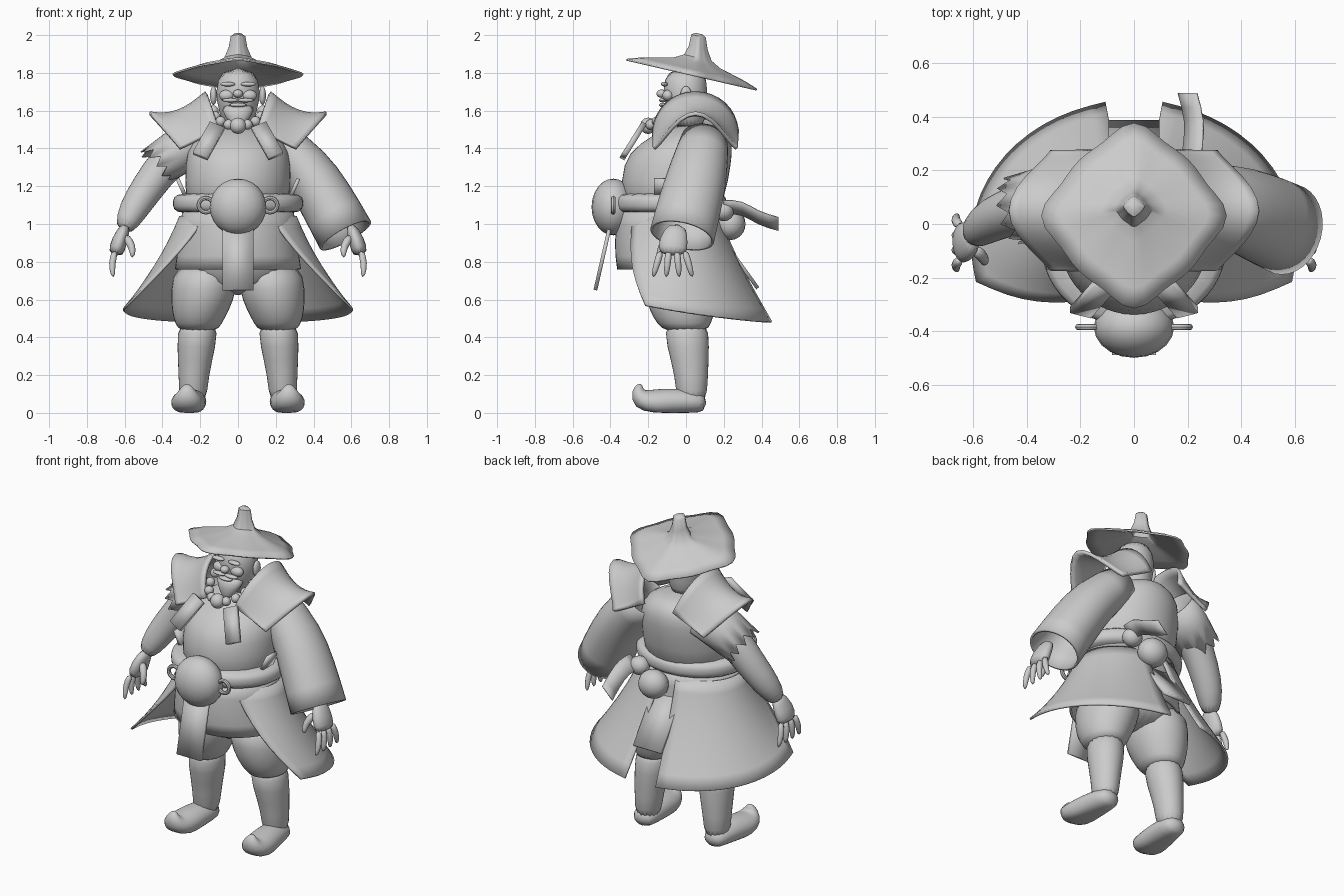
import bpy, bmesh, math
from mathutils import Vector, Matrix

cube = bpy.data.objects.get("Cube")
if cube:
    bpy.data.objects.remove(cube)

grey = bpy.data.materials.new("plain_grey")
grey.use_nodes = True
grey.diffuse_color = (.6, .6, .6, 1)
grey.node_tree.nodes["Principled BSDF"].inputs["Base Color"].default_value = grey.diffuse_color

side_axis, depth_axis, up_axis = Matrix.Identity(3)
sharp_objects = []


def finish(name, bm, sub=0, thick=0, mirror=False):
    """Turn a bmesh into a shaded object with its modifiers."""
    bmesh.ops.recalc_face_normals(bm, faces=bm.faces[:])
    mesh = bpy.data.meshes.new(name)
    bm.to_mesh(mesh)
    bm.free()
    mesh.materials.append(grey)
    ob = bpy.data.objects.new(name, mesh)
    bpy.context.scene.collection.objects.link(ob)
    if sub:
        mod = ob.modifiers.new("smooth", "SUBSURF")
        mod.levels = mod.render_levels = sub
        mod.boundary_smooth = "PRESERVE_CORNERS"
        mesh.shade_smooth()
    else:
        sharp_objects.append(ob)
    if thick:
        mod = ob.modifiers.new("thickness", "SOLIDIFY")
        mod.thickness = thick
        mod.offset = 0
    if mirror:
        mod = ob.modifiers.new("mirror", "MIRROR")
        mod.use_mirror_merge = False
    return ob


def bridge(bm, loops):
    """Join neighbouring closed loops of points with quads."""
    rings = [[bm.verts.new(point) for point in loop] for loop in loops]
    for lower, upper in zip(rings, rings[1:]):
        for k in range(len(lower)):
            bm.faces.new((lower[k - 1], lower[k], upper[k], upper[k - 1]))
    return rings


def loft(name, path, widths, depth=1, sides=16, ref=depth_axis, upright=False,
         cap=True, jag=0, sub=1, **options):
    """Skin ellipses along a path; depth is the ratio of the second radius."""
    path = [Vector(point) for point in path]
    last = len(path) - 1
    loops = []
    for i, (middle, width) in enumerate(zip(path, widths)):
        along = up_axis if upright else (path[min(i + 1, last)] - path[max(i - 1, 0)]).normalized()
        u = (ref - along * ref.dot(along)).normalized()
        v = along.cross(u) * depth
        loop = []
        for k in range(sides):
            angle = math.tau * k / sides
            point = middle + (u * math.cos(angle) + v * math.sin(angle)) * width
            if i == last and k % 2:
                point += along * jag
            point.z = max(point.z, 0)
            loop.append(point)
        loops.append(loop)
    bm = bmesh.new()
    rings = bridge(bm, loops)
    if cap:
        bm.faces.new(rings[0])
        bm.faces.new(rings[-1])
    return finish(name, bm, sub, **options)


def body(name, rows, sides=24, cap=True, **options):
    """Upright loft from rows of height, half width, front and back."""
    loops = []
    for z, width, front, back in rows:
        angles = [math.tau * k / sides for k in range(sides)]
        loops.append([(width * math.cos(a), (front + back + (back - front) * math.sin(a)) / 2, z)
                      for a in angles])
    bm = bmesh.new()
    rings = bridge(bm, loops)
    if cap:
        bm.faces.new(rings[0])
        bm.faces.new(rings[-1])
    return finish(name, bm, sub=1, **options)


def sheet(name, rows, sub=1, thick=.015, **options):
    """Cloth surface through a grid of points."""
    bm = bmesh.new()
    grid = [[bm.verts.new(point) for point in row] for row in rows]
    for a, b in zip(grid, grid[1:]):
        for k in range(len(a) - 1):
            bm.faces.new((a[k], a[k + 1], b[k + 1], b[k]))
    return finish(name, bm, sub, thick, **options)


def plate(name, start, end, width, thick, **options):
    """Flat strip between two points."""
    start, end = Vector(start), Vector(end)
    along = (end - start).normalized()
    half = (side_axis - along * along.x).normalized() * width / 2
    rows = [(start - half, start + half), (end - half, end + half)]
    return sheet(name, rows, sub=0, thick=thick, **options)


def ball(name, location, size, **options):
    bm = bmesh.new()
    matrix = Matrix.Translation(location) @ Matrix.Diagonal((*size, 1))
    bmesh.ops.create_uvsphere(bm, u_segments=20, v_segments=12, radius=1, matrix=matrix)
    return finish(name, bm, **options)


# Hat: tilted brim with four cusps and a blunt spike
loops = []
for r, height in [(1, 0), (.8, .025), (.35, .065), (.2, .095), (.13, .15), (.1, .21), (.05, .222)]:
    loop = []
    for k in range(48):
        angle = math.tau * k / 48
        reach = r * (.29 + .055 * abs(math.cos(2 * angle)) ** 6)
        y = reach * math.sin(angle) + .04 * (1 - r)
        loop.append((reach * math.cos(angle), y + .03, 1.79 + height - .23 * y))
    loops.append(loop)
bm = bmesh.new()
bm.faces.new(bridge(bm, loops)[-1])
finish("hat", bm, thick=.01)

# Head and face
body("head", [(1.5, .08, -.06, .1), (1.6, .1, -.1, .1), (1.7, .125, -.13, .12), (1.83, .09, -.1, .1)])
loft("beard", [(0, -.06, 1.64), (0, -.09, 1.57), (0, -.12, 1.5)], (.1, .075, .015), depth=.7,
     ref=side_axis, upright=True)
ball("nose", (0, -.13, 1.69), (.026, .026, .022))
ball("lower_lip", (0, -.12, 1.63), (.045, .022, .012))
ball("cheek", (.06, -.095, 1.68), (.04, .03, .03), mirror=True)
ball("brow", (.055, -.115, 1.74), (.04, .018, .012), mirror=True)
ball("moustache", (.04, -.125, 1.655), (.045, .018, .011), mirror=True)
ball("ear", (.13, 0, 1.68), (.018, .03, .05), mirror=True)
ball("earring", (.13, 0, 1.6), (.017, .017, .022), mirror=True)

# Bead necklace with two hanging tablets
bead_count = 9
for i in range(bead_count):
    angle = math.pi * i / (bead_count - 1)
    drop = math.sin(angle)
    radius = .043 if i == bead_count // 2 else .027
    ball("necklace_bead", (.13 * math.cos(angle), -.04 - .16 * drop, 1.6 - .08 * drop), [radius] * 3)
plate("neck_tablet", (.11, -.23, 1.52), (.2, -.33, 1.36), width=.085, thick=.03, mirror=True)

# Torso, robe and belt
body("torso", [(1.53, .1, -.06, .17), (1.47, .22, -.18, .24), (1.38, .28, -.31, .25),
               (1.25, .28, -.35, .23), (1, .29, -.34, .18)])
body("robe", [(1.08, .29, -.35, .18), (.9, .31, -.38, .2), (.76, .33, -.36, .2)], cap=False, thick=.015)
belt_swell = [0, .025, .03, .025, 0]
body("belt", [(1.17 - .03 * i, .32 + swell, -.36 - swell, .19 + swell)
              for i, swell in enumerate(belt_swell)])
sheet("belt_tab", [[(x, y, z) for y in (-.17, -.07)] for x, z in ((.28, 1.15), (.32, 1.24))],
      sub=0, thick=.02, mirror=True)
ball("round_buckle", (0, -.385, 1.09), (.15, .115, .15))
for side in (1, -1):
    bpy.ops.mesh.primitive_torus_add(location=(side * .17, -.385, 1.1), rotation=(math.pi / 2, 0, 0),
                                     major_radius=.038, minor_radius=.012,
                                     major_segments=16, minor_segments=8)
    link = bpy.context.object
    link.name = "buckle_link"
    link.data.materials.append(grey)
    sharp_objects.append(link)
plate("front_sash", (0, -.4, 1), (0, -.48, .65), width=.165, thick=.02)
plate("back_sash", (0, .17, .95), (0, .38, .66), width=.19, thick=.02)

# Split coat skirt: widening elliptical arcs from the back slit to the open front
columns = 8
rows = []
for step in range(5):
    t = step / 4
    flare = t ** 1.2
    front_angle = -57 + 41 * t
    row = []
    for i in range(columns + 1):
        s = i / columns
        angle = math.radians(80 + (front_angle - 80) * s)
        row.append(((.31 + .3 * flare) * math.cos(angle),
                    (.25 + .28 * flare) * math.sin(angle) - .07,
                    1.04 - t * (.56 - .09 * s * s)))
    rows.append(row)
sheet("coat_skirt", rows, thick=.012, mirror=True)

# Shoulder mantles: arches over the shoulder that sharpen towards a flared point
rows = []
for step in range(5):
    w = step / 4
    row = []
    for i in range(columns + 1):
        angle = math.pi * i / columns
        arch = math.sin(angle)
        peak = arch ** (1 + 2 * w)
        row.append((.1 + .21 * w + peak * (.07 + .1 * w),
                    .05 - .22 * math.cos(angle),
                    1.5 - .1 * w + .2 * peak - .2 * w * (1 - w) * arch))
    rows.append(row)
sheet("shoulder_mantle", rows, thick=.02, mirror=True)

# Left sleeve, torn right sleeve and bare right arm
loft("wide_sleeve", [(.2, .1, 1.45), (.36, .07, 1.3), (.46, .03, 1.14), (.57, -.02, .94)],
     (.12, .15, .165, .17), depth=.88, cap=False, thick=.015)
loft("torn_sleeve", [(-.2, .1, 1.45), (-.32, .08, 1.38), (-.41, .06, 1.32)], (.14, .135, .125),
     depth=.87, sides=22, cap=False, jag=.05, sub=0, thick=.008)
loft("bare_arm", [(-.24, .08, 1.44), (-.38, .07, 1.33), (-.48, .04, 1.19), (-.56, 0, 1.07), (-.61, -.05, .96)],
     (.11, .1, .09, .08, .05))

# Hands
loft("palm", [(.59, -.04, 1), (.63, -.07, .91), (.65, -.07, .83)], (.05, .08, .08), depth=.55, mirror=True)
for i in range(4):
    spread = i - 1.5
    loft("finger", [(.65, .042 * spread - .07, .86), (.67, .056 * spread - .07, .79),
                    (.66, .07 * spread - .07, .715)], (.021, .02, .012), sides=8, mirror=True)
loft("thumb", [(.6, -.09, .94), (.555, -.13, .88), (.56, -.15, .82)], (.028, .023, .013), sides=8, mirror=True)

# Trousers, shins and curled boots
body("trouser_seat", [(.95, .28, -.3, .17), (.76, .3, -.26, .19), (.62, .2, -.17, .15)])
loft("trouser_leg", [(.17, -.02, .8), (.18, -.02, .65), (.2, -.02, .54), (.21, -.01, .47), (.21, 0, .43)],
     (.17, .18, .155, .125, .1), depth=1.15, ref=side_axis, upright=True, mirror=True)
loft("shin", [(.21, 0, .5), (.22, .01, .35), (.235, .03, .2), (.24, .03, .03)], (.11, .105, .08, .075),
     depth=1.1, ref=side_axis, upright=True, mirror=True)
loft("boot", [(.24, .11, .05), (.245, .03, .06), (.255, -.08, .06), (.265, -.17, .05), (.27, -.24, .07),
              (.27, -.26, .12), (.27, -.24, .155)], (.06, .08, .09, .095, .08, .045, .012),
     depth=.8, ref=side_axis, mirror=True)

# Gourd and trailing ribbon on the back of the belt
ball("gourd_base", (.06, .235, 1), (.09, .08, .085))
ball("gourd_neck", (.18, .2, 1.07), (.06, .055, .055))
ribbon_path = [(.21, .2, 1.09), (.22, .3, 1.09), (.23, .38, 1.03), (.2, .49, 1)]
sheet("ribbon", [[(x + w, y, z + w) for w in (-.035, .035)] for x, y, z in ribbon_path], thick=.006)

# Smooth shading that keeps hard edges
bpy.ops.object.select_all(action="DESELECT")
for ob in sharp_objects:
    ob.select_set(True)
bpy.context.view_layer.objects.active = sharp_objects[0]
bpy.ops.object.shade_smooth_by_angle(angle=math.radians(40))
